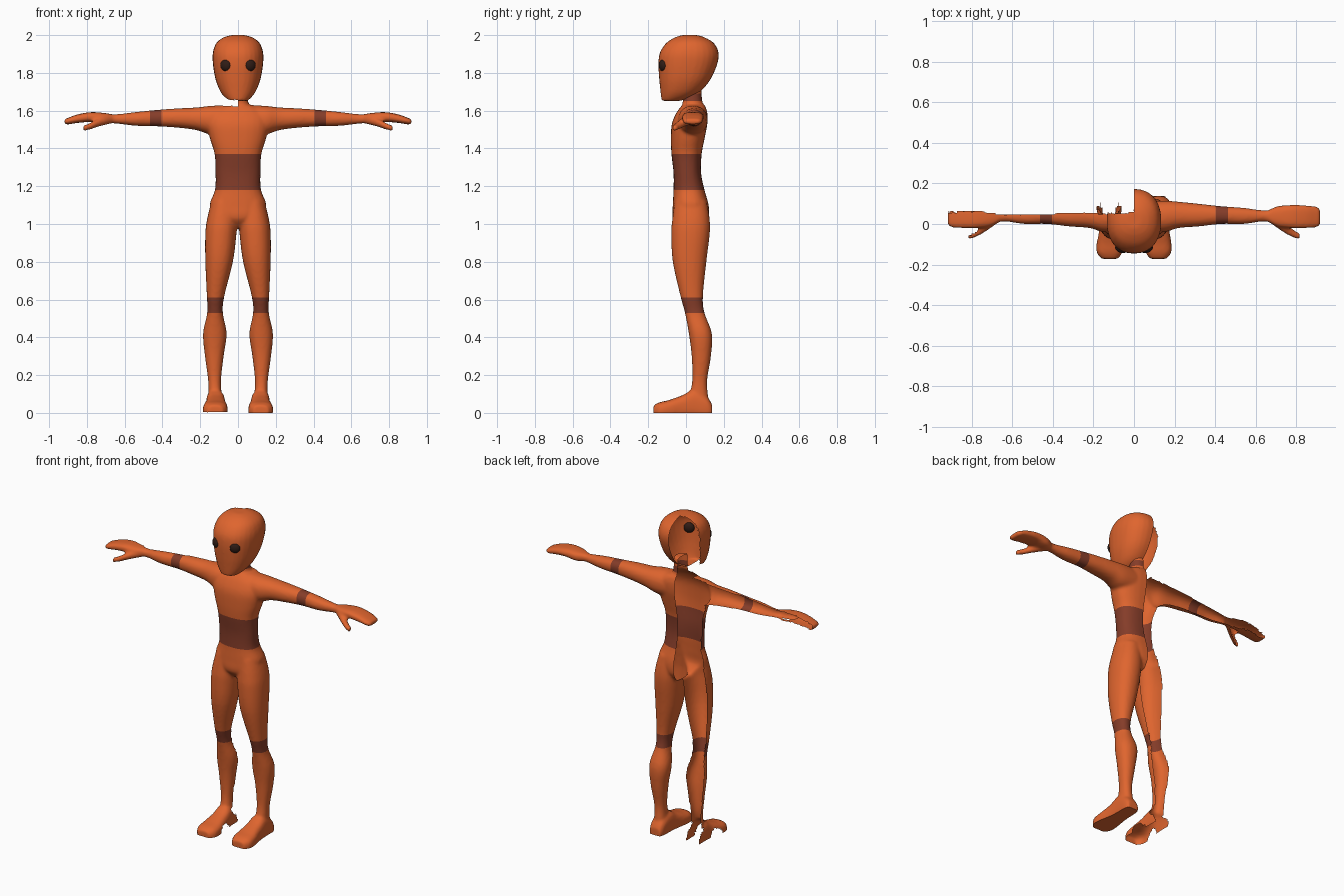
import bpy, bmesh, math
from mathutils import Vector

if "Cube" in bpy.data.objects:
    bpy.data.objects.remove(bpy.data.objects["Cube"])


def material(name, rgb):
    m = bpy.data.materials.new(name)
    m.diffuse_color = (*rgb, 1)
    m.use_nodes = True
    m.node_tree.nodes["Principled BSDF"].inputs["Base Color"].default_value = m.diffuse_color
    return m


ORANGE = material("orange skin", (0.74, 0.13, 0.028))
BROWN = material("brown band", (0.235, 0.046, 0.022))
BLACK = material("dark eye", (0.03, 0.012, 0.008))
SEGMENTS = 28


def spline(rows, steps=5):
    """Smooth the section table with Catmull-Rom interpolation."""
    out = []
    for i in range(len(rows) - 1):
        a, b, c, d = (rows[max(0, min(len(rows) - 1, i + k))] for k in (-1, 0, 1, 2))
        for s in range(steps):
            t = s / steps
            out.append([0.5 * (2 * q + (r - p) * t + (2 * p - 5 * q + 4 * r - w) * t * t
                               + (3 * q - p - 3 * r + w) * t ** 3)
                        for p, q, r, w in zip(a, b, c, d)])
    return out + [list(rows[-1])]


def loft(bm, axis, rows, power=2.2):
    """Closed tube; each row is position on axis, then min/max on the other two axes."""
    u, v = [k for k in range(3) if k != axis]
    rings = []
    for pos, u0, u1, v0, v1 in spline(rows):
        ring = []
        for k in range(SEGMENTS):
            a = 2 * math.pi * k / SEGMENTS
            c, s = math.cos(a), math.sin(a)
            co = [0, 0, 0]
            co[axis] = pos
            co[u] = (u0 + u1) / 2 + (u1 - u0) / 2 * math.copysign(abs(c) ** (2 / power), c)
            co[v] = (v0 + v1) / 2 + (v1 - v0) / 2 * math.copysign(abs(s) ** (2 / power), s)
            ring.append(bm.verts.new(co))
        rings.append(ring)
    for r0, r1 in zip(rings, rings[1:]):
        for k in range(SEGMENTS):
            n = (k + 1) % SEGMENTS
            bm.faces.new((r0[k], r0[n], r1[n], r1[k]))
    bm.faces.new(rings[0])
    bm.faces.new(rings[-1])


def fuse(bm, name, voxel, smooth):
    """Merge overlapping closed solids into one smooth skin."""
    bmesh.ops.recalc_face_normals(bm, faces=bm.faces[:])
    me = bpy.data.meshes.new(name)
    bm.to_mesh(me)
    bm.free()
    ob = bpy.data.objects.new(name, me)
    bpy.context.collection.objects.link(ob)
    r = ob.modifiers.new("fuse", 'REMESH')
    r.mode, r.voxel_size = 'VOXEL', voxel
    s = ob.modifiers.new("smooth", 'SMOOTH')
    s.factor, s.iterations = 0.5, smooth
    bpy.context.view_layer.update()
    res = bmesh.new()
    res.from_object(ob, bpy.context.evaluated_depsgraph_get())
    ob.modifiers.clear()
    return ob, res


def cut(bm, co, no, clear=False):
    bmesh.ops.bisect_plane(bm, geom=bm.verts[:] + bm.edges[:] + bm.faces[:],
                           plane_co=co, plane_no=no, clear_inner=clear)


def finish(ob, bm, hidden):
    """Keep the left half, mirror it, and open the back of the right half."""
    cut(bm, (0, 0, 0), (1, 0, 0), True)
    copy = bmesh.ops.duplicate(bm, geom=bm.verts[:] + bm.edges[:] + bm.faces[:])["geom"]
    faces = [g for g in copy if isinstance(g, bmesh.types.BMFace)]
    for g in copy:
        if isinstance(g, bmesh.types.BMVert):
            g.co.x *= -1
    bmesh.ops.reverse_faces(bm, faces=faces)
    bm.normal_update()
    gone = [f for f in faces if hidden(f.normal, f.calc_center_median())]
    bmesh.ops.delete(bm, geom=gone, context='FACES')
    bmesh.ops.remove_doubles(bm, verts=bm.verts[:], dist=0.0002)
    for f in bm.faces:
        f.smooth = True
    bm.to_mesh(ob.data)
    bm.free()
    bpy.context.view_layer.objects.active = ob
    ob.select_set(True)
    bpy.ops.object.shade_smooth_by_angle(angle=math.radians(50))
    ob.select_set(False)


# Body solids
bm = bmesh.new()
# torso
loft(bm, 2, [(0.98, -0.05, 0.05, -0.03, 0.09), (1.03, -0.12, 0.12, -0.07, 0.12),
             (1.10, -0.15, 0.15, -0.07, 0.12), (1.18, -0.122, 0.122, -0.066, 0.098),
             (1.27, -0.119, 0.119, -0.066, 0.08), (1.37, -0.124, 0.124, -0.077, 0.083),
             (1.45, -0.148, 0.148, -0.08, 0.098), (1.53, -0.165, 0.165, -0.075, 0.113),
             (1.59, -0.15, 0.15, -0.05, 0.113), (1.63, -0.08, 0.08, -0.02, 0.1)], 2.4)
# neck
loft(bm, 2, [(1.58, -0.09, 0.09, -0.03, 0.11), (1.64, -0.055, 0.055, -0.018, 0.088),
             (1.74, -0.05, 0.05, -0.015, 0.08)], 2)
# arm
loft(bm, 0, [(0.06, -0.04, 0.11, 1.47, 1.63), (0.15, -0.04, 0.115, 1.475, 1.625),
             (0.22, -0.02, 0.11, 1.497, 1.617), (0.32, -0.012, 0.1, 1.51, 1.612),
             (0.43, 0.0, 0.088, 1.517, 1.604), (0.54, 0.0, 0.08, 1.52, 1.593),
             (0.63, 0.012, 0.068, 1.53, 1.582), (0.69, 0.01, 0.068, 1.535, 1.58)])
# hand
loft(bm, 0, [(0.66, 0.012, 0.066, 1.535, 1.58), (0.71, -0.012, 0.088, 1.53, 1.588),
             (0.78, -0.02, 0.094, 1.54, 1.592), (0.85, -0.02, 0.092, 1.535, 1.58),
             (0.90, -0.016, 0.086, 1.527, 1.562), (0.918, -0.005, 0.075, 1.53, 1.555)], 2.8)
# thumb
loft(bm, 0, [(0.68, 0.0, 0.05, 1.53, 1.575), (0.74, -0.042, 0.01, 1.515, 1.557),
             (0.79, -0.068, -0.03, 1.498, 1.532), (0.82, -0.076, -0.046, 1.494, 1.52)])
# leg
loft(bm, 2, [(1.12, 0.005, 0.14, -0.06, 0.11), (1.03, 0.004, 0.163, -0.072, 0.125),
             (0.95, 0.008, 0.173, -0.078, 0.126), (0.80, 0.027, 0.173, -0.07, 0.108),
             (0.62, 0.072, 0.165, -0.03, 0.09), (0.53, 0.08, 0.163, -0.006, 0.098),
             (0.42, 0.06, 0.185, 0.015, 0.137), (0.30, 0.076, 0.175, 0.03, 0.132),
             (0.17, 0.09, 0.158, 0.033, 0.112), (0.08, 0.084, 0.158, 0.015, 0.118),
             (0.02, 0.08, 0.16, 0.02, 0.12)])
# foot
loft(bm, 1, [(0.138, 0.085, 0.155, -0.02, 0.045), (0.11, 0.075, 0.165, -0.03, 0.085),
             (0.04, 0.07, 0.168, -0.03, 0.12), (-0.02, 0.065, 0.172, -0.03, 0.093),
             (-0.09, 0.055, 0.184, -0.03, 0.068), (-0.14, 0.058, 0.184, -0.03, 0.056),
             (-0.172, 0.08, 0.16, -0.02, 0.04)], 2.8)
body, bm = fuse(bm, "body", 0.0085, 5)

# Flat soles
cut(bm, (0, 0, 0), (0, 0, 1), True)
bmesh.ops.holes_fill(bm, edges=[e for e in bm.edges if e.is_boundary], sides=0)

# Brown joint bands: axis, start, end
BANDS = [(2, 1.18, 1.37), (2, 0.53, 0.61), (2, 1.652, 1.69), (0, 0.405, 0.465)]
for axis, lo, hi in BANDS:
    for p in (lo, hi):
        n = Vector((0, 0, 0))
        n[axis] = 1
        cut(bm, n * p, n)
body.data.materials.append(ORANGE)
body.data.materials.append(BROWN)
for f in bm.faces:
    c = f.calc_center_median()
    f.material_index = int(any(lo < c[a] < hi for a, lo, hi in BANDS))
finish(body, bm, lambda n, c: n.y > 0.1 or c.z < 0.004 or (c.z > 1.625 and abs(c.x) < 0.08))

# Head with a narrow jaw and a round skull
bm = bmesh.new()
loft(bm, 2, [(1.652, -0.05, 0.05, -0.128, -0.03), (1.675, -0.075, 0.075, -0.132, 0.035),
             (1.71, -0.098, 0.098, -0.136, 0.085), (1.77, -0.12, 0.12, -0.142, 0.132),
             (1.85, -0.133, 0.133, -0.146, 0.166), (1.91, -0.133, 0.133, -0.138, 0.172),
             (1.96, -0.115, 0.115, -0.105, 0.148), (1.99, -0.078, 0.078, -0.06, 0.10),
             (2.003, -0.035, 0.035, -0.02, 0.06)], 2.25)
head, bm = fuse(bm, "head", 0.008, 3)
head.data.materials.append(ORANGE)
top = max(v.co.z for v in bm.verts)
for v in bm.verts:
    v.co.z += (2.0 - top) * max(0, (v.co.z - 1.7) / 0.3)
finish(head, bm, lambda n, c: n.y > 0.14 or n.z < -0.6)

# Eyes
for side, name in ((1, "left_eye"), (-1, "right_eye")):
    bpy.ops.mesh.primitive_uv_sphere_add(segments=20, ring_count=12, radius=0.031,
                                         location=(side * 0.064, -0.122, 1.84))
    eye = bpy.context.object
    eye.name = name
    eye.scale.y = 0.65
    eye.rotation_euler.z = side * 0.4
    eye.data.materials.append(BLACK)
    bpy.ops.object.shade_smooth()
    eye.select_set(False)
